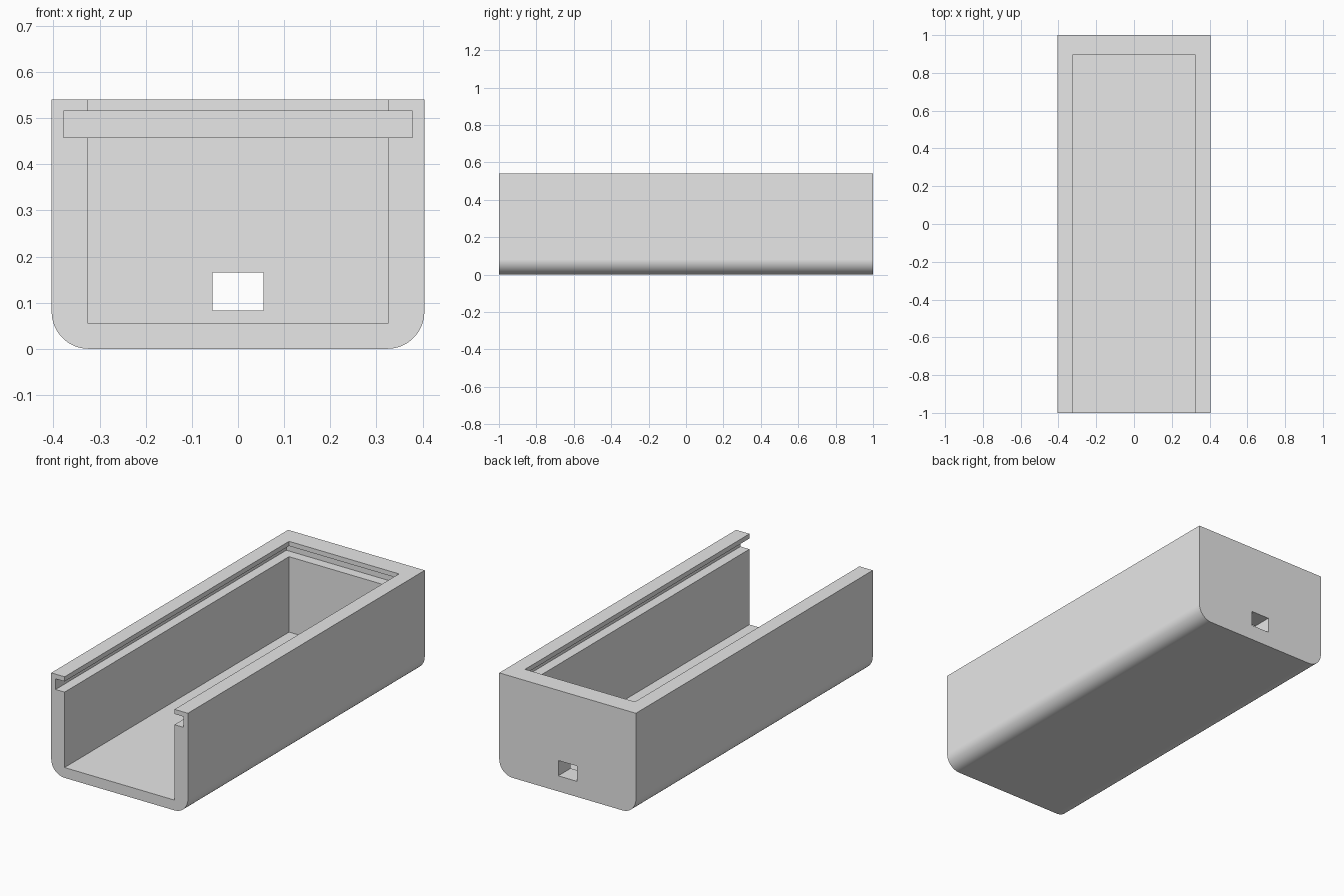
import bpy
import bmesh
from math import cos, sin, pi, radians

cube = bpy.data.objects.get("Cube")
if cube:
    bpy.data.objects.remove(cube, do_unlink=True)

HALF_W, HEIGHT, RADIUS = 0.404, 0.54, 0.08
INNER_W, FLOOR, INNER_BACK = 0.325, 0.055, 0.895
GROOVE = 0.053
SEGMENTS = 16

grey = bpy.data.materials.new("light_grey")
grey.use_nodes = True
grey.diffuse_color = (0.8, 0.8, 0.8, 1)
grey.node_tree.nodes["Principled BSDF"].inputs["Base Color"].default_value = (0.8, 0.8, 0.8, 1)


def prism(name, profile, y0, y1):
    """Extrude an (x, z) outline along y."""
    bm = bmesh.new()
    face = bm.faces.new([bm.verts.new((x, y0, z)) for x, z in profile])
    moved = bmesh.ops.extrude_face_region(bm, geom=[face])["geom"]
    verts = [g for g in moved if isinstance(g, bmesh.types.BMVert)]
    bmesh.ops.translate(bm, verts=verts, vec=(0, y1 - y0, 0))
    bmesh.ops.recalc_face_normals(bm, faces=bm.faces)
    mesh = bpy.data.meshes.new(name)
    bm.to_mesh(mesh)
    bm.free()
    mesh.materials.append(grey)
    obj = bpy.data.objects.new(name, mesh)
    bpy.context.collection.objects.link(obj)
    return obj


def box(name, half_w, z0, z1, y0, y1):
    return prism(name, [(-half_w, z0), (half_w, z0), (half_w, z1), (-half_w, z1)], y0, y1)


# Outer shell with rounded lower edges
arc = [(HALF_W - RADIUS + RADIUS * sin(a), RADIUS - RADIUS * cos(a))
       for a in (pi / 2 * i / SEGMENTS for i in range(SEGMENTS + 1))]
half = arc + [(HALF_W, HEIGHT)]
shell = prism("case_body", half + [(-x, z) for x, z in reversed(half)], -1, 1)

# Cavity, lid groove and rear cable port
cutters = [
    box("cavity_cutter", INNER_W, FLOOR, HEIGHT + 0.1, -1.1, INNER_BACK),
    box("lid_groove_cutter", INNER_W + GROOVE, 0.458, 0.515, -1.2, INNER_BACK + GROOVE),
    box("cable_port_cutter", 0.055, 0.083, 0.165, 0.8, 1.1),
]
bpy.ops.object.select_all(action="DESELECT")
bpy.context.view_layer.objects.active = shell
shell.select_set(True)
for cutter in cutters:
    cutter.hide_render = True
    mod = shell.modifiers.new(cutter.name, "BOOLEAN")
    mod.operation = "DIFFERENCE"
    mod.solver = "EXACT"
    mod.object = cutter
    bpy.ops.object.modifier_apply(modifier=mod.name)
    bpy.data.objects.remove(cutter, do_unlink=True)

# Smooth rounded edges, crisp corners
bpy.ops.object.shade_smooth_by_angle(angle=radians(30))
weighted = shell.modifiers.new("flat_side_normals", "WEIGHTED_NORMAL")
weighted.keep_sharp = True
